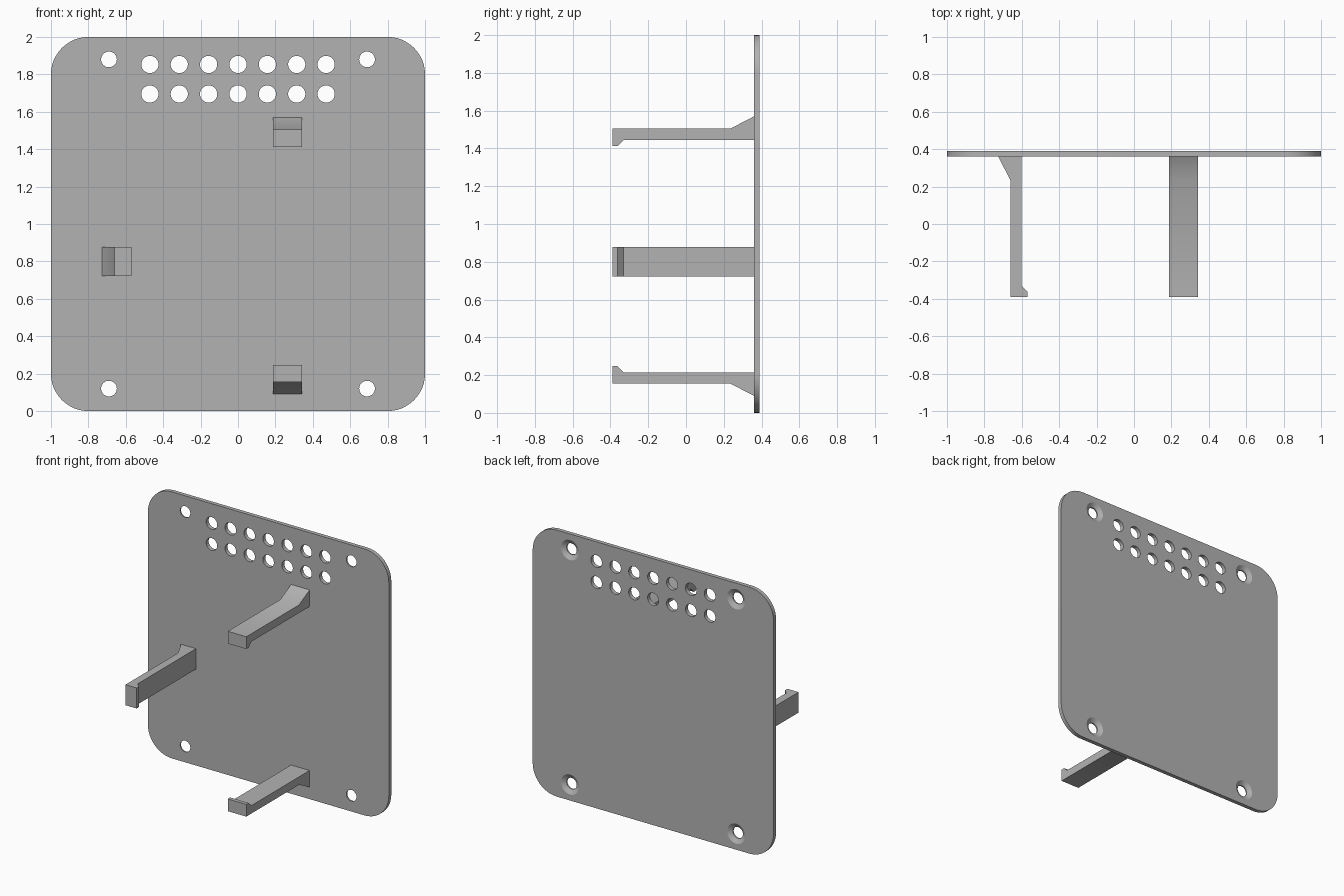
import bpy, bmesh, math
from mathutils import Matrix, Vector

if "Cube" in bpy.data.objects:
    bpy.data.objects.remove(bpy.data.objects["Cube"], do_unlink=True)

FRONT, BACK = 0.36, 0.39

grey = bpy.data.materials.new("plain grey")
grey.use_nodes = True
grey.diffuse_color = (0.45, 0.45, 0.45, 1)
grey.node_tree.nodes["Principled BSDF"].inputs["Base Color"].default_value = (0.45, 0.45, 0.45, 1)


def add_object(name, bm):
    bmesh.ops.recalc_face_normals(bm, faces=bm.faces)
    mesh = bpy.data.meshes.new(name)
    bm.to_mesh(mesh)
    bm.free()
    mesh.materials.append(grey)
    obj = bpy.data.objects.new(name, mesh)
    bpy.context.collection.objects.link(obj)
    return obj


def prism(name, outline, offset):
    """Extrude a closed outline of points along an offset."""
    bm = bmesh.new()
    face = bm.faces.new([bm.verts.new(p) for p in outline])
    new = bmesh.ops.extrude_face_region(bm, geom=[face])["geom"]
    bmesh.ops.translate(bm, vec=offset, verts=[v for v in new if isinstance(v, bmesh.types.BMVert)])
    return add_object(name, bm)


def add_cutter(bm, x, z, rings, sides=32):
    """Round cutter along y through (radius, y) rings."""
    loops = [[bm.verts.new((x + r * math.cos(math.tau * i / sides), y,
                            z + r * math.sin(math.tau * i / sides))) for i in range(sides)]
             for r, y in rings]
    for a, b in zip(loops, loops[1:]):
        for i in range(sides):
            j = (i + 1) % sides
            bm.faces.new((a[i], a[j], b[j], b[i]))
    bm.faces.new(loops[0])
    bm.faces.new(loops[-1])


def smooth(obj):
    bpy.ops.object.select_all(action="DESELECT")
    obj.select_set(True)
    bpy.context.view_layer.objects.active = obj
    bpy.ops.object.shade_smooth_by_angle(angle=math.radians(30))


# Back plate with rounded corners
RADIUS, STEPS = 0.2, 12
outline = []
for k, (sx, sz) in enumerate([(1, 1), (-1, 1), (-1, -1), (1, -1)]):
    for i in range(STEPS + 1):
        a = math.pi / 2 * (k + i / STEPS)
        outline.append((sx * (1 - RADIUS) + RADIUS * math.cos(a), FRONT,
                        1 + sz * (1 - RADIUS) + RADIUS * math.sin(a)))
plate = prism("back_plate", outline, Vector((0, BACK - FRONT, 0)))

# Two rows of vent holes, four screw holes countersunk from the back
bm = bmesh.new()
for z in (1.695, 1.853):
    for i in range(-3, 4):
        add_cutter(bm, i * 0.157, z, [(0.046, FRONT - 0.1), (0.046, BACK + 0.1)])
for x in (-0.69, 0.69):
    for z in (0.12, 1.88):
        add_cutter(bm, x, z, [(0.042, FRONT - 0.1), (0.042, FRONT + 0.01),
                              (0.075, BACK), (0.075, BACK + 0.1)])
cutter = add_object("hole_cutter", bm)
cutter.hide_render = True
cut = plate.modifiers.new("holes", "BOOLEAN")
cut.operation, cut.solver, cut.object = "DIFFERENCE", "EXACT", cutter
bpy.context.view_layer.objects.active = plate
bpy.ops.object.modifier_apply(modifier=cut.name)
bpy.data.objects.remove(cutter, do_unlink=True)
smooth(plate)

# Hooked arms: (y, height outward from the inner face), gusset at the plate, lip at the tip
PROFILE = [(FRONT, 0), (FRONT, 0.125), (0.235, 0.06), (-0.39, 0.06),
           (-0.39, -0.032), (-0.362, -0.032), (-0.33, 0)]
HALF = 0.077


def arm(name, inner, outward):
    """Arm whose inner face is centred at inner (x, z), gusset facing outward (x, z)."""
    (ix, iz), (ox, oz) = inner, outward
    side = Vector((abs(oz), 0, abs(ox))) * HALF
    points = [Vector((ix + ox * h, y, iz + oz * h)) - side for y, h in PROFILE]
    smooth(prism(name, points, side * 2))


arm("upper_arm", (0.265, 1.445), (0, 1))
arm("lower_arm", (0.265, 0.215), (0, -1))
arm("right_arm", (-0.601, 0.8), (-1, 0))
